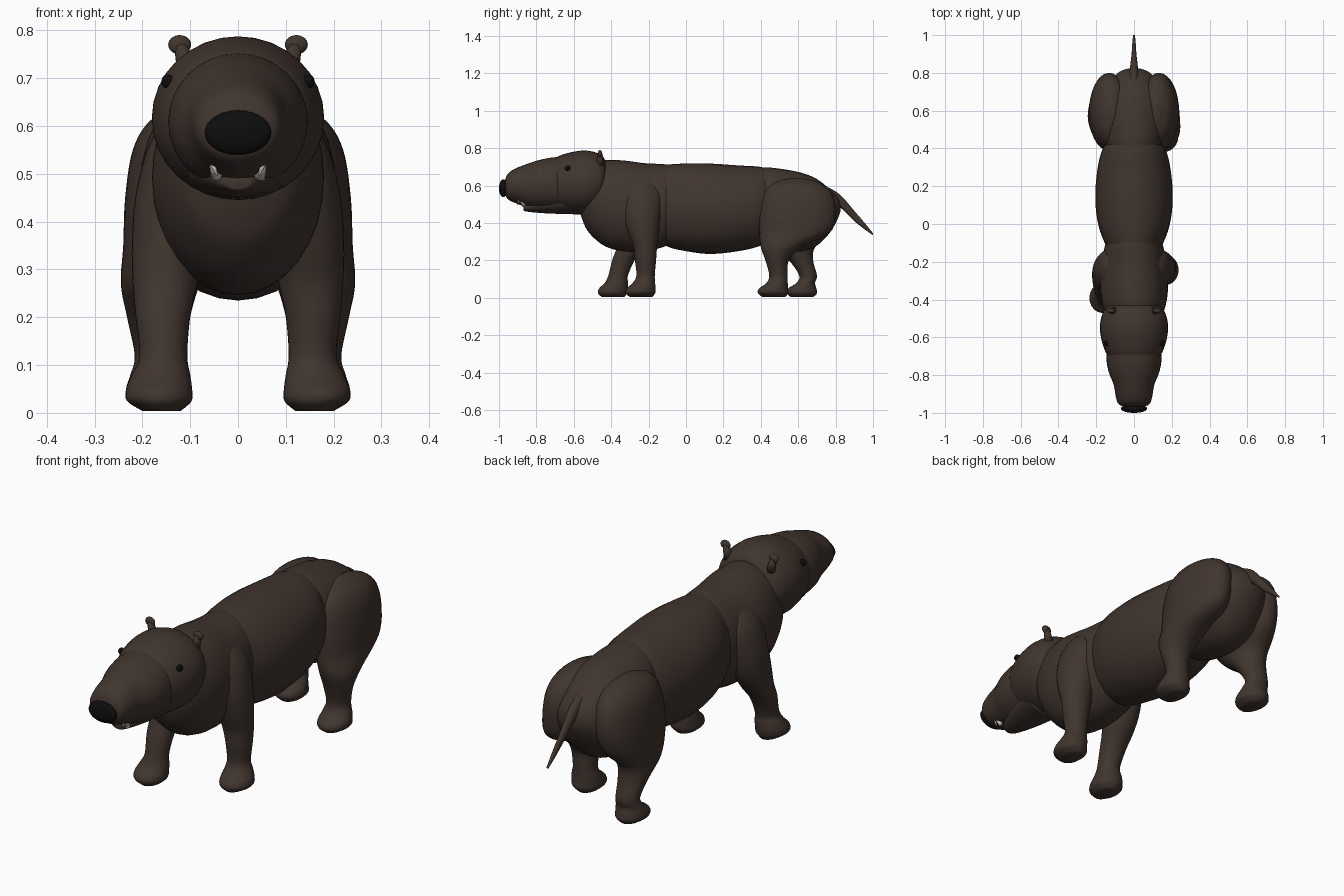
import bpy, bmesh, math
from mathutils import Vector

default_cube = bpy.data.objects.get("Cube")
if default_cube:
    bpy.data.objects.remove(default_cube)

SIDES = 32
STEPS = 5


def make_material(name, colour, roughness):
    material = bpy.data.materials.new(name)
    material.use_nodes = True
    material.diffuse_color = (*colour, 1)
    shader = material.node_tree.nodes["Principled BSDF"]
    shader.inputs["Base Color"].default_value = (*colour, 1)
    shader.inputs["Roughness"].default_value = roughness
    return material


fur = make_material("dark brown fur", (.052, .035, .027), .8)
black = make_material("black nose and eyes", (.004, .004, .004), .5)
ivory = make_material("ivory teeth", (.6, .56, .46), .5)


def finish(name, bm, material):
    """Turn a bmesh into a smooth shaded object."""
    bmesh.ops.recalc_face_normals(bm, faces=bm.faces)
    for face in bm.faces:
        face.smooth = True
    mesh = bpy.data.meshes.new(name)
    bm.to_mesh(mesh)
    bm.free()
    mesh.materials.append(material)
    obj = bpy.data.objects.new(name, mesh)
    bpy.context.collection.objects.link(obj)
    return obj


def smooth_rows(rows):
    """Interpolate between the section rows with a Catmull-Rom spline."""
    points = [Vector(row) for row in rows]
    result = []
    for i in range(len(points) - 1):
        before = points[max(i - 1, 0)]
        start, end = points[i], points[i + 1]
        after = points[min(i + 2, len(points) - 1)]
        for step in range(STEPS):
            t = step / STEPS
            slope_in, slope_out = (end - before) / 2, (after - start) / 2
            result.append(start * (1 + t * t * (2 * t - 3))
                          + end * (t * t * (3 - 2 * t))
                          + slope_in * (t * (1 - t) ** 2)
                          + slope_out * (t * t * (t - 1)))
    return result + [points[-1]]


def loft(name, rows, place, material=fur):
    """Skin elliptical sections; each row is (position, low a, high a, low b, high b)."""
    bm = bmesh.new()
    rings = []
    for pos, a_low, a_high, b_low, b_high in smooth_rows(rows):
        ring = []
        for k in range(SIDES):
            angle = math.tau * k / SIDES
            a = (a_low + a_high) / 2 + (a_high - a_low) / 2 * math.cos(angle)
            b = (b_low + b_high) / 2 + (b_high - b_low) / 2 * math.sin(angle)
            ring.append(bm.verts.new(place(pos, a, b)))
        rings.append(ring)
    for lower, upper in zip(rings, rings[1:]):
        for k in range(SIDES):
            n = (k + 1) % SIDES
            bm.faces.new((lower[k], lower[n], upper[n], upper[k]))
    bm.faces.new(rings[0])
    bm.faces.new(rings[-1])
    return finish(name, bm, material)


def lengthwise(name, rows):
    """Loft along y from rows of (y, half width, bottom, top)."""
    full = [(y, -w, w, low, high) for y, w, low, high in rows]
    return loft(name, full, lambda y, x, z: (x, y, z))


def ellipsoid(name, centre, radii, material):
    bm = bmesh.new()
    bmesh.ops.create_uvsphere(bm, u_segments=24, v_segments=14, radius=1)
    bmesh.ops.scale(bm, vec=radii, verts=bm.verts)
    bmesh.ops.translate(bm, vec=centre, verts=bm.verts)
    return finish(name, bm, material)


def spike(name, base, tip, base_radius, tip_radius, material):
    """Tapered rod between two points."""
    base, tip = Vector(base), Vector(tip)
    bm = bmesh.new()
    bmesh.ops.create_cone(bm, cap_ends=True, segments=12, radius1=base_radius,
                          radius2=tip_radius, depth=(tip - base).length)
    turn = (tip - base).to_track_quat("Z", "Y").to_matrix()
    bmesh.ops.rotate(bm, matrix=turn, verts=bm.verts)
    bmesh.ops.translate(bm, vec=(base + tip) / 2, verts=bm.verts)
    return finish(name, bm, material)


# Trunk: chest, belly and rump overlap with soft creases
lengthwise("chest", [
    (-.57, .03, .47, .56), (-.555, .08, .42, .62), (-.52, .13, .35, .7),
    (-.44, .165, .28, .735), (-.34, .18, .25, .735), (-.22, .17, .25, .72),
    (-.1, .15, .28, .713), (0, .1, .34, .69)])
lengthwise("belly", [
    (-.2, .1, .34, .69), (-.1, .155, .275, .712), (0, .19, .25, .718),
    (.13, .205, .235, .718), (.28, .195, .25, .708), (.4, .165, .28, .7),
    (.5, .1, .34, .67)])
lengthwise("rump", [
    (.34, .1, .34, .68), (.42, .155, .275, .697), (.52, .175, .25, .688),
    (.62, .175, .25, .668), (.7, .16, .28, .635), (.77, .115, .35, .58),
    (.81, .07, .42, .54), (.825, .02, .46, .5)])
lengthwise("tail", [
    (.74, .03, .5, .6), (.82, .022, .485, .555), (.9, .013, .41, .465),
    (.96, .009, .363, .395), (1, .005, .335, .345)])

# Head
lengthwise("skull", [
    (-.74, .07, .54, .7), (-.7, .135, .48, .747), (-.64, .165, .455, .772),
    (-.56, .18, .445, .787), (-.49, .172, .46, .78), (-.44, .14, .51, .75),
    (-.41, .05, .58, .67)])
lengthwise("muzzle", [
    (-.6, .13, .47, .75), (-.7, .146, .465, .752), (-.78, .135, .47, .738),
    (-.85, .108, .485, .716), (-.92, .095, .51, .688), (-.955, .08, .53, .66),
    (-.97, .04, .56, .62)])
lengthwise("lower_jaw", [
    (-.87, .012, .472, .49), (-.855, .04, .462, .505), (-.75, .085, .452, .56),
    (-.6, .12, .447, .6)])
ellipsoid("nose", (0, -.977, .586), (.07, .023, .047), black)

for side, label in ((1, "left"), (-1, "right")):
    ellipsoid(label + "_eye", (side * .147, -.632, .693), (.013, .015, .015), black)
    spike(label + "_ear_stalk", (side * .107, -.46, .71), (side * .12, -.46, .77),
          .02, .014, fur)
    ellipsoid(label + "_ear", (side * .122, -.46, .77), (.024, .012, .02), fur)
    spike(label + "_upper_tooth", (side * .058, -.89, .535), (side * .044, -.9, .497),
          .009, .002, ivory)
    spike(label + "_lower_tooth", (side * .045, -.865, .493), (side * .059, -.89, .527),
          .012, .002, ivory)

# Legs: shared heights and widths, with a separate stride for each leg
heights = (.004, .025, .05, .08, .12, .2, .27, .35, .45, .55, .61, .64)
front_widths = ((.12, .2), (.097, .232), (.096, .234), (.1, .222), (.106, .206),
                (.1, .214), (.085, .22), (.07, .222), (.05, .215), (.05, .19),
                (.08, .155), (.1, .12))
rear_widths = ((.12, .2), (.097, .23), (.096, .234), (.102, .225), (.11, .216),
               (.1, .232), (.08, .245), (.05, .24), (.03, .236), (.03, .22),
               (.05, .185), (.1, .13))
strides = {
    "front_left_leg": (1, front_widths, (
        (-.3, -.18), (-.322, -.165), (-.318, -.163), (-.285, -.165),
        (-.265, -.167), (-.273, -.16), (-.28, -.155), (-.31, -.147),
        (-.34, -.135), (-.34, -.13), (-.3, -.17), (-.25, -.21))),
    "front_right_leg": (-1, front_widths, (
        (-.45, -.33), (-.47, -.315), (-.465, -.31), (-.435, -.31),
        (-.415, -.31), (-.395, -.275), (-.37, -.22), (-.36, -.17),
        (-.35, -.14), (-.34, -.13), (-.3, -.17), (-.25, -.21))),
    "rear_left_leg": (1, rear_widths, (
        (.41, .53), (.385, .546), (.39, .546), (.43, .544), (.445, .544),
        (.425, .55), (.4, .62), (.393, .77), (.39, .8), (.41, .785),
        (.46, .725), (.55, .63))),
    "rear_right_leg": (-1, rear_widths, (
        (.56, .68), (.54, .7), (.545, .697), (.59, .69), (.605, .7),
        (.55, .68), (.46, .69), (.4, .77), (.39, .8), (.41, .785),
        (.46, .725), (.55, .63))),
}
for name, (side, widths, reach) in strides.items():
    rows = [(z, *w, *r) for z, w, r in zip(heights, widths, reach)]
    loft(name, rows, lambda z, x, y: (side * x, y, z))
